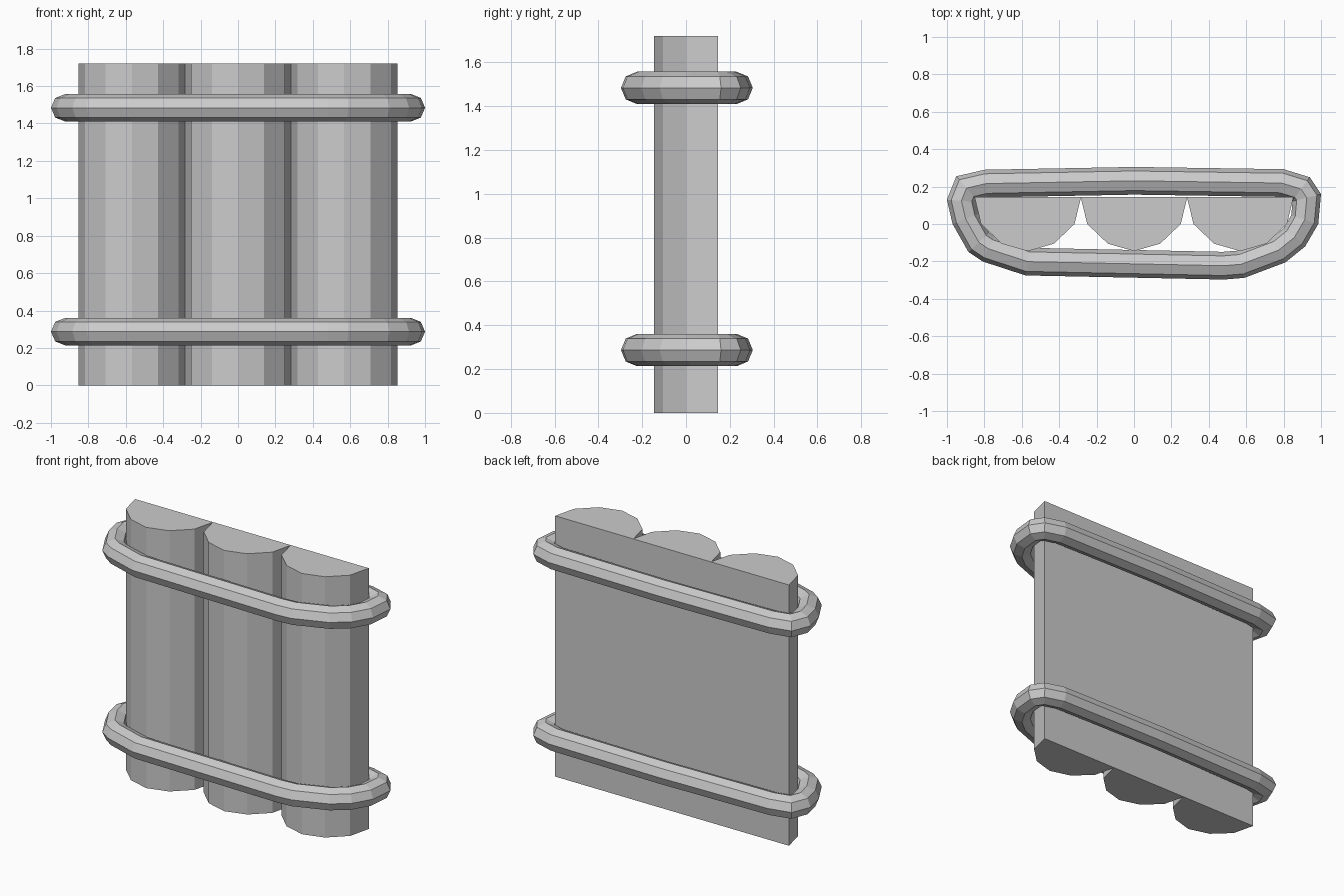
import bpy
from math import cos, sin, pi
from mathutils import Vector

if "Cube" in bpy.data.objects:
    bpy.data.objects.remove(bpy.data.objects["Cube"])


def make_object(name, verts, faces):
    mesh = bpy.data.meshes.new(name)
    mesh.from_pydata(verts, [], faces)
    mesh.update()
    obj = bpy.data.objects.new(name, mesh)
    bpy.context.collection.objects.link(obj)
    return obj


# Columns: half-round front, flat back
HEIGHT = 1.72
half = [(0.285, 0.145), (0.25, 0.0), (0.14, -0.105)]
profile = [(-x, y) for x, y in half] + [(0, -0.145)] + half[::-1]


def column(name, cx):
    n = len(profile)
    verts = [(cx + x, y, z) for z in (0, HEIGHT) for x, y in profile]
    faces = [(i, (i + 1) % n, n + (i + 1) % n, n + i) for i in range(n)]
    faces += [tuple(range(n))[::-1], tuple(range(n, 2 * n))]
    return make_object(name, verts, faces)


for side, cx in (("left", -0.568), ("middle", 0), ("right", 0.568)):
    column(side + "_column", cx)

# Bands: octagonal tube following an uneven loop (outer edge, counter-clockwise)
outline = [(0, 0.305), (-0.8, 0.29), (-0.95, 0.255), (-1, 0.13), (-0.97, 0),
           (-0.885, -0.15), (-0.81, -0.2), (-0.58, -0.275), (0, -0.287),
           (0.48, -0.297), (0.59, -0.288), (0.81, -0.205), (0.915, -0.12),
           (0.985, 0), (1, 0.16), (0.94, 0.25), (0.8, 0.293)]
RADIUS = 0.074
SIDES = 8


def band(name, cz):
    pts = [Vector(p) for p in outline]
    n = len(pts)
    verts, faces = [], []
    for i, p in enumerate(pts):
        a = (p - pts[i - 1]).normalized()
        b = (pts[(i + 1) % n] - p).normalized()
        na, nb = Vector((-a.y, a.x)), Vector((-b.y, b.x))
        inward = (na + nb) / (1 + na.dot(nb))
        for k in range(SIDES):
            t = 2 * pi * k / SIDES
            q = p + inward * RADIUS * (1 - cos(t))
            verts.append((q.x, q.y, cz + RADIUS * sin(t)))
    for i in range(n):
        j = (i + 1) % n
        for k in range(SIDES):
            m = (k + 1) % SIDES
            faces.append((i * SIDES + k, j * SIDES + k,
                          j * SIDES + m, i * SIDES + m))
    return make_object(name, verts, faces)


band("lower_band", 0.287)
band("upper_band", 1.484)
